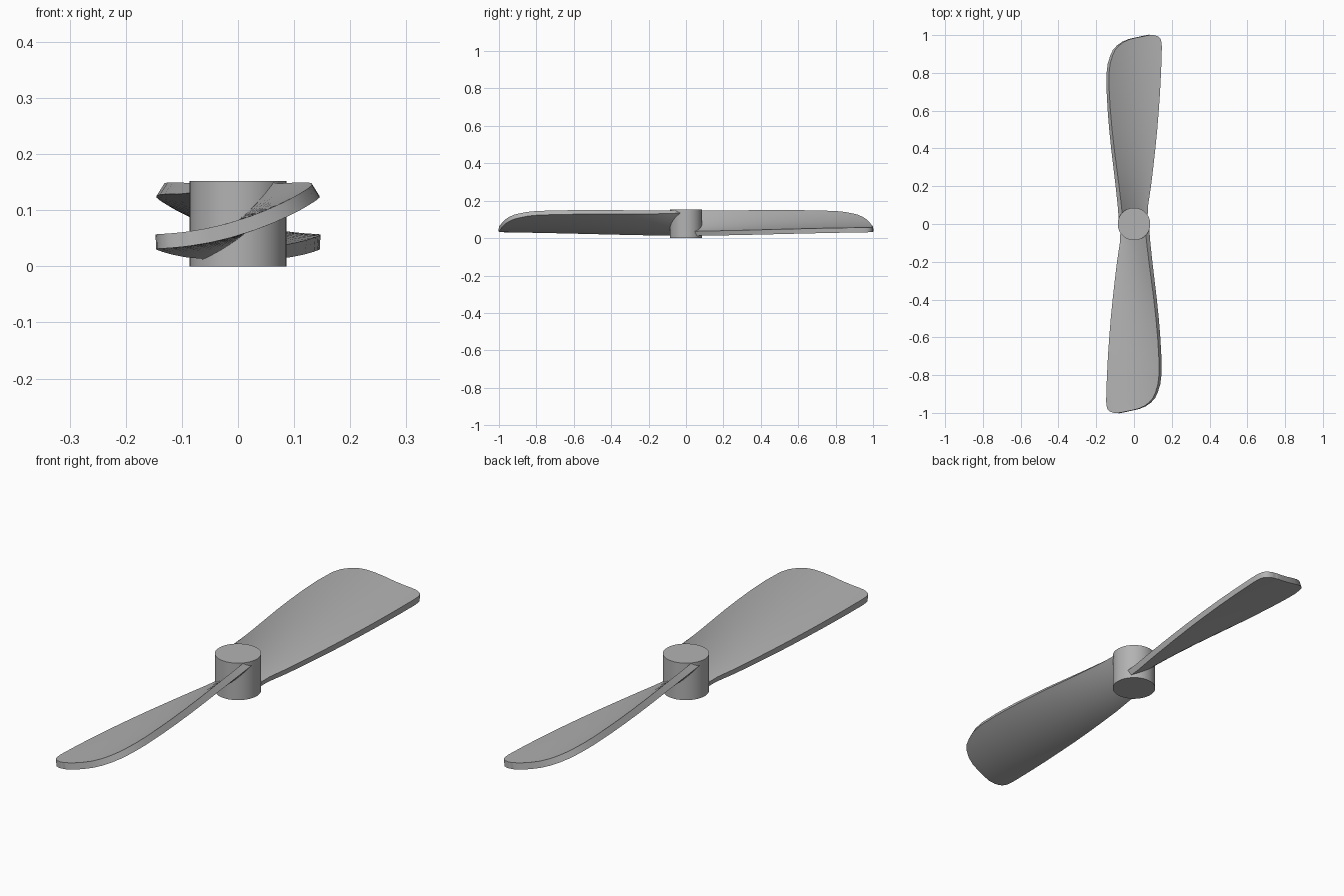
import bpy
import bmesh
import math

if "Cube" in bpy.data.objects:
    bpy.data.objects.remove(bpy.data.objects["Cube"], do_unlink=True)

HUB_RADIUS = 0.086
HUB_HEIGHT = 0.152
THICKNESS = 0.026
COLUMNS = 14

# Blade outline: radius from the axis, low edge x, high edge x
OUTLINE = [
    (0.02, -0.071, 0.06), (0.1, -0.075, 0.067), (0.2, -0.09, 0.079),
    (0.3, -0.102, 0.092), (0.4, -0.113, 0.105), (0.5, -0.123, 0.116),
    (0.6, -0.131, 0.125), (0.7, -0.138, 0.131), (0.8, -0.143, 0.132),
    (0.85, -0.145, 0.126), (0.89, -0.146, 0.114), (0.92, -0.147, 0.101),
    (0.945, -0.147, 0.08), (0.965, -0.145, 0.052), (0.978, -0.141, 0.022),
    (0.988, -0.134, -0.02), (0.995, -0.123, -0.055), (1.0, -0.105, -0.085),
]

grey = bpy.data.materials.new("light grey")
grey.use_nodes = True
color = (0.45, 0.45, 0.45, 1)
grey.diffuse_color = color
grey.node_tree.nodes["Principled BSDF"].inputs["Base Color"].default_value = color


def finish(bm, name):
    """Turn a bmesh into a shaded, coloured object."""
    mesh = bpy.data.meshes.new(name)
    bm.to_mesh(mesh)
    bm.free()
    mesh.materials.append(grey)
    obj = bpy.data.objects.new(name, mesh)
    bpy.context.collection.objects.link(obj)
    return obj


def smooth(obj):
    bpy.ops.object.select_all(action="DESELECT")
    obj.select_set(True)
    bpy.context.view_layer.objects.active = obj
    bpy.ops.object.shade_smooth_by_angle(angle=math.radians(35))


def surface_height(x, r):
    """Twisted, cambered top surface, steepest near the hub."""
    slope = 0.27 + 0.7 * math.exp(-r / 0.35)
    camber = 0.95 + 3 * math.exp(-r / 0.22)
    return 0.082 + slope * x + camber * x * x


def make_blade(name, side):
    """side = 1 points to the front, -1 is the half-turn copy."""
    bm = bmesh.new()
    rows = []
    for r, low, high in OUTLINE:
        row = []
        for i in range(COLUMNS + 1):
            x = low + (high - low) * i / COLUMNS
            row.append(bm.verts.new((side * x, -side * r, surface_height(x, r))))
        rows.append(row)
    for inner, outer in zip(rows, rows[1:]):
        for i in range(COLUMNS):
            bm.faces.new((inner[i], outer[i], outer[i + 1], inner[i + 1]))
    blade = finish(bm, name)
    # Thicken downwards from the top surface
    solid = blade.modifiers.new("thickness", "SOLIDIFY")
    solid.thickness = THICKNESS
    solid.offset = -1
    bpy.ops.object.select_all(action="DESELECT")
    blade.select_set(True)
    bpy.context.view_layer.objects.active = blade
    bpy.ops.object.modifier_apply(modifier=solid.name)
    smooth(blade)


# Hub
bm = bmesh.new()
bmesh.ops.create_cone(bm, cap_ends=True, segments=64, radius1=HUB_RADIUS,
                      radius2=HUB_RADIUS, depth=HUB_HEIGHT)
bmesh.ops.translate(bm, verts=bm.verts, vec=(0, 0, HUB_HEIGHT / 2))
smooth(finish(bm, "hub"))

# Blades
make_blade("front_blade", 1)
make_blade("back_blade", -1)
